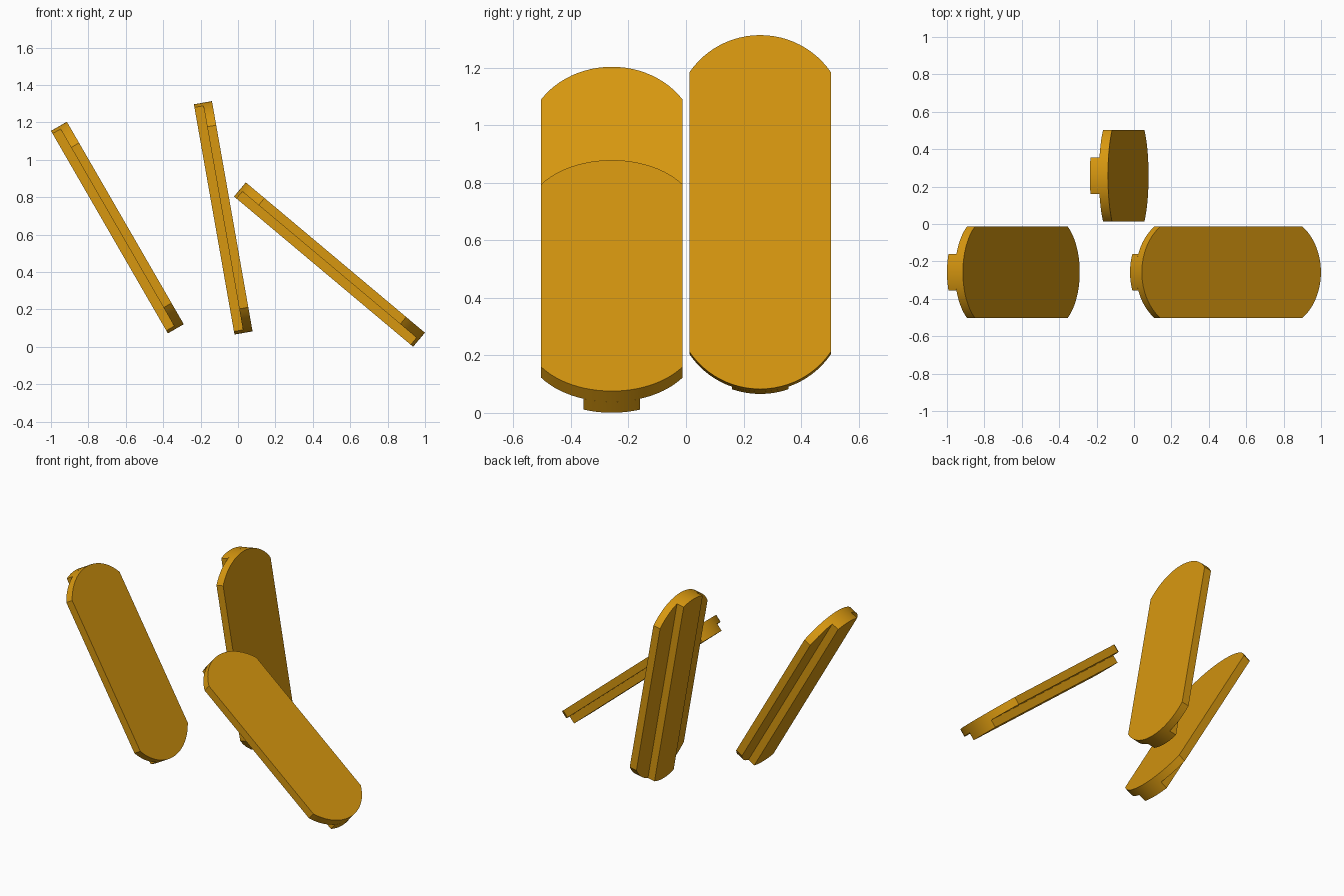
import bpy, bmesh, math

if "Cube" in bpy.data.objects:
    bpy.data.objects.remove(bpy.data.objects["Cube"])

LENGTH, THICK, RADIUS = 1.25, 0.049, 0.296
PLATE_W, RIB_W = 0.491, 0.197

gold = bpy.data.materials.new("golden_yellow")
gold.diffuse_color = (0.68, 0.31, 0.005, 1)
gold.use_nodes = True
gold.node_tree.nodes["Principled BSDF"].inputs["Base Color"].default_value = gold.diffuse_color


def outline(width, steps=24):
    """Straight-sided strip with both ends rounded by the same arc (y, z)."""
    half = math.asin(width / 2 / RADIUS)
    c = LENGTH / 2 - RADIUS
    top = []
    for i in range(steps + 1):
        a = half - 2 * half * i / steps
        top.append((RADIUS * math.sin(a), c + RADIUS * math.cos(a)))
    return top + [(-y, -z) for y, z in top]


def strip(name, width, x0, x1, loc, tilt):
    bm = bmesh.new()
    face = bm.faces.new([bm.verts.new((x0, y, z)) for y, z in outline(width)])
    ext = bmesh.ops.extrude_face_region(bm, geom=[face])
    for v in ext["geom"]:
        if isinstance(v, bmesh.types.BMVert):
            v.co.x = x1
    bmesh.ops.recalc_face_normals(bm, faces=bm.faces[:])
    me = bpy.data.meshes.new(name)
    bm.to_mesh(me)
    bm.free()
    me.materials.append(gold)
    ob = bpy.data.objects.new(name, me)
    bpy.context.collection.objects.link(ob)
    ob.location = loc
    ob.rotation_euler = (0, -math.radians(tilt), 0)
    bpy.ops.object.select_all(action="DESELECT")
    ob.select_set(True)
    bpy.context.view_layer.objects.active = ob
    bpy.ops.object.shade_smooth_by_angle(angle=math.radians(25))


# Three leaning slats: wide plate on the upper side, narrow rib underneath
for tag, loc, tilt in (("left", (-0.645, -0.258, 0.638), 30),
                       ("back", (-0.079, 0.258, 0.69), 10),
                       ("right", (0.489, -0.258, 0.44), 50)):
    strip(tag + "_plate", PLATE_W, 0, THICK, loc, tilt)
    strip(tag + "_rib", RIB_W, -THICK, 0, loc, tilt)
